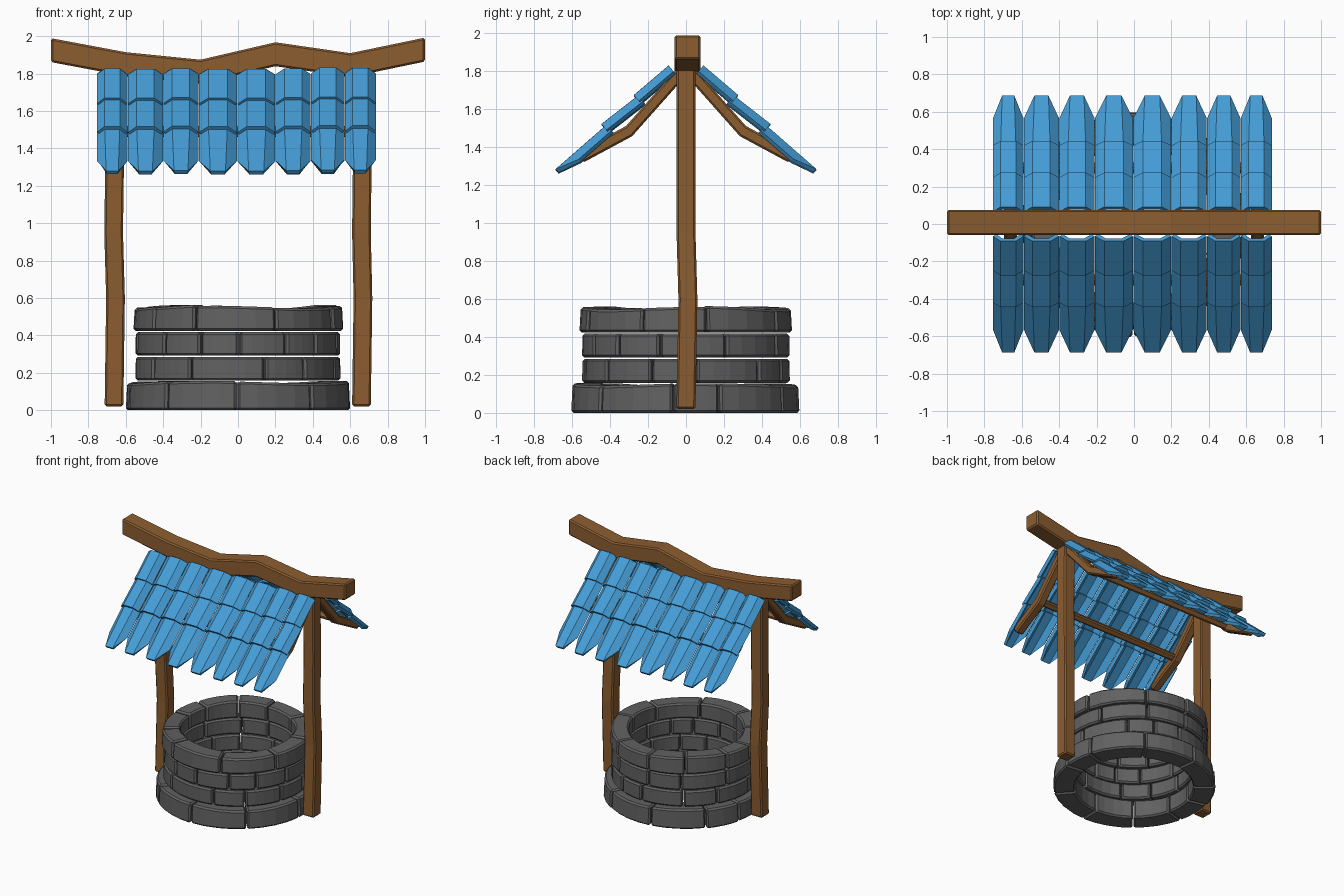
import bpy, bmesh, math, random
from mathutils import Vector

if "Cube" in bpy.data.objects:
    bpy.data.objects.remove(bpy.data.objects["Cube"])

random.seed(4)

def material(name, rgb):
    m = bpy.data.materials.new(name)
    m.diffuse_color = (*rgb, 1)
    m.use_nodes = True
    m.node_tree.nodes["Principled BSDF"].inputs["Base Color"].default_value = m.diffuse_color
    return m

WOOD = material("wood", (0.26, 0.11, 0.03))
BLUE = material("blue_tile", (0.06, 0.34, 0.68))
STONE = material("stone", (0.12, 0.12, 0.12))

def finish(bm, name, mat, bevel=0.0, recalc=True):
    if recalc:
        bmesh.ops.recalc_face_normals(bm, faces=bm.faces)
    me = bpy.data.meshes.new(name)
    bm.to_mesh(me)
    bm.free()
    me.materials.append(mat)
    ob = bpy.data.objects.new(name, me)
    bpy.context.collection.objects.link(ob)
    if bevel:
        b = ob.modifiers.new("bevel", 'BEVEL')
        b.width, b.segments, b.limit_method = bevel, 1, 'ANGLE'
        b.angle_limit = math.radians(40)
    return ob

def loft(bm, rings):
    """Closed solid through a list of four-point sections."""
    vs = [[bm.verts.new(p) for p in r] for r in rings]
    for a, b in zip(vs, vs[1:]):
        for i in range(4):
            j = (i + 1) % 4
            bm.faces.new((a[i], a[j], b[j], b[i]))
    bm.faces.new(vs[0])
    bm.faces.new(vs[-1])

def beam(name, pts, u, v):
    """Wooden beam along pts; u and v are the half-width vectors of its section."""
    bm = bmesh.new()
    u, v = Vector(u), Vector(v)
    loft(bm, [[Vector(p) + a * u + b * v for a, b in ((-1, -1), (1, -1), (1, 1), (-1, 1))]
              for p in pts])
    return finish(bm, name, WOOD, 0.01)

# Crooked ridge beam
beam("ridge_beam", [(x, 0.008, z) for x, z in
     ((-1, 1.925), (-0.6, 1.85), (-0.2, 1.81), (0.2, 1.903), (0.6, 1.845), (1, 1.928))],
     (0, 0.068, 0), (0, 0, 0.064))

# Wobbly posts
beam("left_post", [(-0.663, 0, 0.02), (-0.655, 0.01, 0.6), (-0.665, 0, 0.95),
                   (-0.66, 0, 1.3), (-0.66, 0, 1.82)], (0.05, 0, 0), (0, 0.05, 0))
beam("right_post", [(0.66, 0, 0.02), (0.668, 0.01, 0.6), (0.66, 0, 0.95),
                    (0.664, 0, 1.3), (0.66, 0, 1.82)], (0.05, 0, 0), (0, 0.05, 0))

# Bent rafters and the purlins joining them
for s, side in ((-1, "front"), (1, "back")):
    for x, end in ((-0.66, "left"), (0.66, "right")):
        beam(f"{side}_{end}_rafter", [(x, s * 0.02, 1.80), (x, s * 0.30, 1.485),
             (x, s * 0.56, 1.345)], (0.035, 0, 0), (0, s * 0.016, 0.027))
    beam(f"{side}_purlin", [(-0.66, s * 0.30, 1.49), (0.66, s * 0.30, 1.49)],
         (0, 0.02, -s * 0.015), (0, s * 0.015, 0.02))

# Roof tiles: three-facet strips in eight columns and three overlapping rows
BOUNDS = (-0.755, -0.59, -0.40, -0.21, -0.005, 0.20, 0.39, 0.57, 0.738)
ROWS = (((0.092, 1.828), (0.275, 1.672), 0),
        ((0.25, 1.672), (0.445, 1.52), 0),
        ((0.42, 1.515), (0.687, 1.282), 0.125))
for s, side in ((-1, "front"), (1, "back")):
    bm = bmesh.new()
    for x0, x1 in zip(BOUNDS, BOUNDS[1:]):
        c, w = (x0 + x1) / 2, x1 - x0 - 0.003
        lift = random.uniform(-0.004, 0.004)
        for (y0, z0), (y1, z1), cut in ROWS:
            d = Vector((y1 - y0, z1 - z0)).normalized()
            n = Vector((-d.y, d.x))
            f = w * 0.25
            top, low = [], []
            for px, depth in ((-w / 2, 0.04), (-f, 0), (f, 0), (w / 2, 0.04)):
                a = Vector((y0, z0)) - n * depth
                b = Vector((y1, z1)) - n * depth - d * (cut if depth else 0)
                taper = 0.8 if cut and not depth else 1
                top.append(bm.verts.new((c + px, s * a.x, a.y + lift)))
                low.append(bm.verts.new((c + px * taper, s * b.x, b.y + lift)))
            for i in range(3):
                q = (top[i], top[i + 1], low[i + 1], low[i])
                bm.faces.new(q if s > 0 else q[::-1])
    ob = finish(bm, f"{side}_roof_tiles", BLUE, recalc=False)
    sol = ob.modifiers.new("thickness", 'SOLIDIFY')
    sol.thickness, sol.offset = 0.024, -1

# Stone well: four rings of separate blocks
def ring(name, count, r_in, r_out, z0, z1, phase, wobble, rough):
    bm = bmesh.new()
    sizes = [random.uniform(0.65, 1.35) for _ in range(count)]
    total, a0 = sum(sizes), phase
    for k in sizes:
        a1 = a0 + k / total * math.tau
        gap = 0.004 / r_out
        tilt, out = random.uniform(-1, 1) * wobble * 0.4, random.uniform(-1, 0) * rough
        rings = []
        steps = 4
        for i in range(steps + 1):
            a = a0 + gap + (a1 - a0 - 2 * gap) * i / steps
            dz = wobble * math.sin(3 * a + 1) + tilt * (i / steps - 0.5) * 2
            ca, sa, ro = math.cos(a), math.sin(a), r_out + out
            rings.append([(r * ca, r * sa, z) for r, z in
                          ((r_in, z0), (ro, z0), (ro - rough * 0.6, z1 + dz), (r_in, z1 + dz))])
        loft(bm, rings)
        a0 = a1
    finish(bm, name, STONE, 0.012)

ring("base_stones", 10, 0.44, 0.608, 0.0, 0.15, 0.3, 0.006, 0.012)
ring("lower_stones", 12, 0.43, 0.55, 0.158, 0.285, 0.1, 0.0, 0.003)
ring("middle_stones", 12, 0.43, 0.55, 0.292, 0.418, 0.4, 0.0, 0.003)
ring("rim_stones", 10, 0.42, 0.565, 0.424, 0.552, 0.2, 0.008, 0.012)
